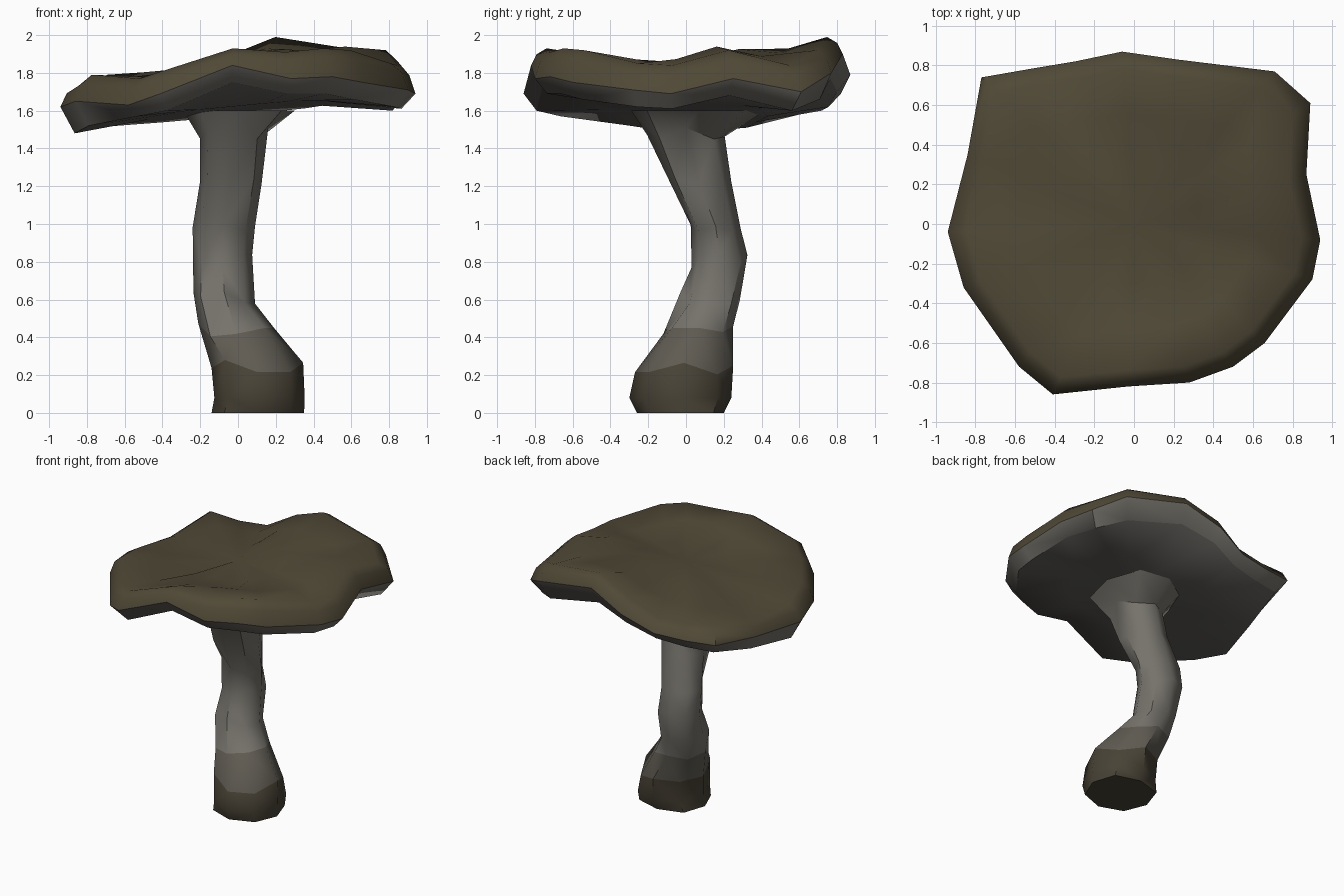
import bpy, bmesh, math, random

if "Cube" in bpy.data.objects:
    bpy.data.objects.remove(bpy.data.objects["Cube"])

random.seed(4)


def material(name, rgb):
    m = bpy.data.materials.new(name)
    m.diffuse_color = (*rgb, 1)
    m.use_nodes = True
    m.node_tree.nodes["Principled BSDF"].inputs["Base Color"].default_value = m.diffuse_color
    return m


brown = material("cap_brown", (0.08, 0.066, 0.037))
grey = material("stem_grey", (0.18, 0.17, 0.148))
dark = material("underside_grey", (0.12, 0.115, 0.105))
earth = material("base_brown", (0.065, 0.055, 0.036))
mixed = material("lower_stem_grey", (0.115, 0.105, 0.085))


def skin(name, rings, mats, bottom=None, top=None):
    """Bridge stacked rings of equal size (first to last, low to high); mats[i] colours band i."""
    bm = bmesh.new()
    loops = [[bm.verts.new(p) for p in r] for r in rings]
    n = len(rings[0])
    used = list(dict.fromkeys(mats))

    def face(vs, mat):
        bm.faces.new(vs).material_index = used.index(mat)

    for a, b, mat in zip(loops, loops[1:], mats):
        for i in range(n):
            j = (i + 1) % n
            face((a[i], a[j], b[j], b[i]), mat)
    for ring, tip, mat, flip in ((loops[0], bottom, mats[0], True), (loops[-1], top, mats[-1], False)):
        if tip:
            v = bm.verts.new(tip)
            for i in range(n):
                pair = (ring[i], ring[(i + 1) % n])
                face((*(pair[::-1] if flip else pair), v), mat)
        else:
            face(ring[::-1] if flip else ring, mat)
    bmesh.ops.triangulate(bm, faces=[f for f in bm.faces if len(f.verts) == 4])
    bmesh.ops.recalc_face_normals(bm, faces=bm.faces)
    me = bpy.data.meshes.new(name)
    bm.to_mesh(me)
    bm.free()
    for m in used:
        me.materials.append(m)
    ob = bpy.data.objects.new(name, me)
    bpy.context.collection.objects.link(ob)
    bpy.ops.object.select_all(action='DESELECT')
    ob.select_set(True)
    bpy.context.view_layer.objects.active = ob
    bpy.ops.object.shade_smooth_by_angle(angle=math.radians(50))
    return ob


# Wavy cap outline: x, y, crown height, rim height, lower lip height
outline = [
    (.94, -.08, 1.84, 1.69, 1.61), (.87, .25, 1.92, 1.77, 1.68), (.89, .61, 1.84, 1.70, 1.60),
    (.71, .77, 1.92, 1.80, 1.66), (.22, .83, 1.99, 1.90, 1.77), (-.06, .87, 1.89, 1.79, 1.70),
    (-.30, .82, 1.77, 1.69, 1.62), (-.54, .78, 1.76, 1.68, 1.60), (-.77, .74, 1.79, 1.69, 1.60),
    (-.84, .35, 1.72, 1.63, 1.51), (-.94, -.04, 1.73, 1.62, 1.48), (-.86, -.32, 1.79, 1.65, 1.52),
    (-.58, -.72, 1.77, 1.63, 1.57), (-.41, -.86, 1.82, 1.69, 1.60), (-.03, -.82, 1.93, 1.84, 1.75),
    (.28, -.80, 1.91, 1.77, 1.69), (.50, -.72, 1.93, 1.78, 1.69), (.66, -.60, 1.92, 1.75, 1.66),
    (.90, -.28, 1.85, 1.71, 1.62)]


def cap_ring(scale, height):
    return [(p[0] * scale, p[1] * scale, height(p)) for p in outline]


def top_ring(scale, blend):
    """Ring on the cap's top: crown height fading into a tilted plane with a dip and two humps."""
    ring = []
    for x, y, crown, *_ in outline:
        x, y = x * scale, y * scale
        z = blend * crown + (1 - blend) * (1.85 + .11 * x)
        z -= .06 * math.exp(-((y + .27) / .2) ** 2 - ((x - .4) / .5) ** 2)
        z += .04 * math.exp(-((x - .6) ** 2 + (y - .15) ** 2) / .06)
        z += .04 * math.exp(-((x - .2) ** 2 + (y - .37) ** 2) / .04)
        ring.append((x, y, z + random.uniform(-.02, .02)))
    return ring


skin("cap", [
    cap_ring(.5, lambda p: 1.60 + .05 * p[0] - .03 * p[1]),
    cap_ring(.92, lambda p: p[4]),
    cap_ring(1.0, lambda p: p[3]),
    cap_ring(.965, lambda p: p[3] + .65 * (p[2] - p[3])),
    cap_ring(.90, lambda p: p[2]),
    top_ring(.65, .5), top_ring(.36, .1),
], [dark, grey, brown, brown, brown, brown], bottom=(0, 0, 1.60), top=(0, 0, 1.855))

# Bent stem: z, x min, x max, y min, y max
stem = [
    (0, -.14, .35, -.26, .20), (.08, -.125, .353, -.30, .24), (.24, -.14, .345, -.27, .25),
    (.44, -.21, .19, -.12, .25), (.60, -.235, .09, -.03, .285), (.80, -.238, .075, .03, .325),
    (1.0, -.24, .09, .025, .29), (1.25, -.20, .125, -.10, .24), (1.47, -.20, .16, -.205, .205),
    (1.60, -.29, .30, -.29, .42)]
SIDES = 8
rings = []
for k, (z, x0, x1, y0, y1) in enumerate(stem):
    ring = []
    for i in range(SIDES):
        a = 2 * math.pi * i / SIDES
        r = 1.0 if i % 2 == 0 else random.uniform(.95, 1.1)
        dz = random.uniform(-.04, .04) if 1 < k < 9 else 0
        ring.append(((x0 + x1) / 2 + (x1 - x0) / 2 * r * math.cos(a),
                     (y0 + y1) / 2 + (y1 - y0) / 2 * r * math.sin(a), z + dz))
    rings.append(ring)
skin("stem", rings, [earth] * 2 + [mixed] + [grey] * 6)
